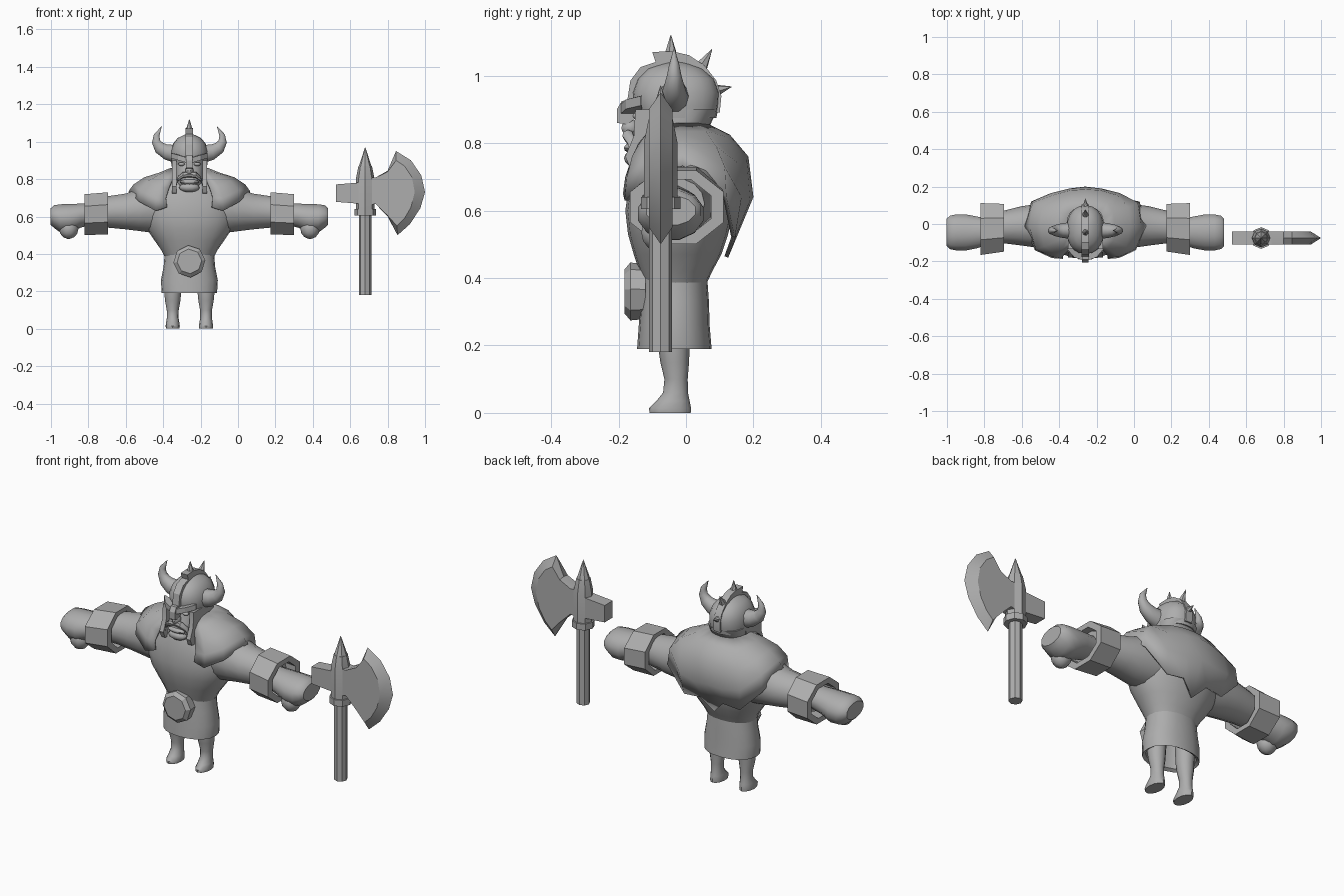
import bpy, bmesh, math
from mathutils import Vector

BX = -0.26           # figure centre line
AX, AY = 0.68, -0.075  # axe centre line
X, Y, Z = Vector((1, 0, 0)), Vector((0, 1, 0)), Vector((0, 0, 1))

grey = bpy.data.materials.new("grey")
grey.diffuse_color = (0.42, 0.42, 0.42, 1)


def make(name, verts, faces, dx=BX, side=1, angle=40):
    """Mesh object, flipped in x by side and shifted by dx."""
    bm = bmesh.new()
    vs = [bm.verts.new((side * v[0] + dx, v[1], v[2])) for v in verts]
    for f in faces:
        bm.faces.new([vs[i] for i in f])
    bmesh.ops.recalc_face_normals(bm, faces=bm.faces)
    me = bpy.data.meshes.new(name)
    bm.to_mesh(me)
    bm.free()
    ob = bpy.data.objects.new(name, me)
    bpy.context.collection.objects.link(ob)
    me.materials.append(grey)
    bpy.ops.object.select_all(action='DESELECT')
    ob.select_set(True)
    bpy.context.view_layer.objects.active = ob
    bpy.ops.object.shade_smooth_by_angle(angle=math.radians(angle))
    return ob


def ring(c, u, v, n=16, turn=0.0, square=1.0):
    """Closed loop around c; square below 1 makes it boxier."""
    def p(t):
        return math.copysign(abs(t) ** square, t)
    out = []
    for i in range(n):
        a = 2 * math.pi * (i + turn) / n
        out.append(Vector(c) + u * p(math.cos(a)) + v * p(math.sin(a)))
    return out


def loft(name, rings, closed=False, **kw):
    n, m = len(rings[0]), len(rings)
    faces = []
    for r in range(m if closed else m - 1):
        q = (r + 1) % m
        for i in range(n):
            j = (i + 1) % n
            faces.append((r * n + i, r * n + j, q * n + j, q * n + i))
    if not closed:
        faces += [tuple(range(n)), tuple(range((m - 1) * n, m * n))]
    return make(name, [p for r in rings for p in r], faces, **kw)


def stack(name, rows, x=0.0, n=20, square=0.9, **kw):
    """Upright loft from rows of z, half width, front y, back y."""
    return loft(name, [ring((x, (a + b) / 2, z), X * w, Y * ((b - a) / 2), n, 0, square)
                       for z, w, a, b in rows], **kw)


def limb(name, rows, n=14, turn=0.0, closed=False, **kw):
    """Sideways loft from rows of x, y, z, y radius, z radius."""
    return loft(name, [ring((x, y, z), Y * ry, Z * rz, n, turn) for x, y, z, ry, rz in rows],
                closed=closed, **kw)


def slab(name, profile, x0, x1, **kw):
    """Side outline (y, z) extruded between x0 and x1."""
    return loft(name, [[(x, y, z) for y, z in profile] for x in (x0, x1)], angle=25, **kw)


def blob(name, c, r, **kw):
    rows = []
    for k in range(7):
        a = math.pi * (k + 0.25) / 6.5
        rows.append((c[2] - r[2] * math.cos(a), r[0] * math.sin(a),
                     c[1] - r[1] * math.sin(a), c[1] + r[1] * math.sin(a)))
    return stack(name, rows, x=c[0], n=10, square=1, **kw)


def spike(name, base, tip, r, n=6, **kw):
    base, tip = Vector(base), Vector(tip)
    d = (tip - base).normalized()
    u = d.orthogonal().normalized()
    v = d.cross(u)
    return loft(name, [ring(base, u * r, v * r, n), ring(tip, u * 0.001, v * 0.001, n)], **kw)


# Torso and kilt
stack("torso", [(.37, .125, -.12, .055), (.42, .15, -.138, .078), (.47, .185, -.155, .105),
                (.53, .225, -.172, .125), (.60, .25, -.18, .14), (.68, .245, -.168, .14),
                (.76, .20, -.145, .125), (.82, .12, -.115, .09), (.85, .08, -.10, .05)])
kilt = [(.40, .132, -.13, .063), (.33, .138, -.135, .068), (.26, .152, -.14, .07),
        (.19, .148, -.145, .076), (.20, .132, -.128, .06), (.33, .12, -.11, .05)]
stack("kilt", kilt)
loft("belt_buckle", [ring((0, y, .36), X * r, Z * r, 8, .1)
                     for y, r in ((-.12, .082), (-.165, .086), (-.182, .066))], angle=25)

# Shoulder cape: columns run from the front edge to the middle of the back
columns = [
    [(.07, -.10, .85), (.09, -.14, .80), (.11, -.16, .75), (.125, -.18, .70), (.12, -.187, .65)],
    [(.08, -.09, .85), (.12, -.13, .81), (.16, -.16, .76), (.18, -.175, .70), (.18, -.182, .63)],
    [(.09, -.06, .855), (.15, -.09, .83), (.22, -.12, .79), (.265, -.135, .74), (.27, -.14, .68)],
    [(.10, -.02, .86), (.16, -.02, .835), (.24, -.01, .81), (.30, -.01, .77), (.325, -.01, .735)],
    [(.09, .03, .86), (.15, .06, .835), (.23, .09, .79), (.28, .115, .73), (.29, .12, .64)],
    [(.06, .05, .86), (.12, .115, .82), (.17, .155, .74), (.185, .165, .64), (.17, .145, .52)],
    [(.03, .06, .86), (.06, .125, .825), (.08, .18, .75), (.085, .19, .63), (.07, .15, .53)],
    [(0, .06, .86), (0, .13, .825), (0, .185, .76), (0, .20, .64), (0, .125, .46)]]
columns += [[(-x, y, z) for x, y, z in c] for c in columns[-2::-1]]
cape = make("shoulder_cape", [p for c in columns for p in c],
            [(c * 5 + r, c * 5 + r + 1, c * 5 + r + 6, c * 5 + r + 5)
             for c in range(len(columns) - 1) for r in range(4)], angle=60)
thick = cape.modifiers.new("thickness", 'SOLIDIFY')
thick.thickness, thick.offset = 0.012, -1

# Head inside the helmet
stack("face", [(.75, .045, -.165, -.06), (.78, .07, -.178, 0), (.82, .078, -.162, .04),
               (.88, .085, -.145, .06), (.93, .085, -.14, .07)])
blob("nose", (0, -.165, .845), (.022, .028, .025))
blob("lower_lip", (0, -.165, .785), (.052, .02, .014))
blob("beard", (0, -.155, .755), (.055, .03, .025))

# Helmet, its crest and spikes
stack("helmet", [(.875, .096, -.14, .09), (.91, .10, -.155, .097), (.95, .10, -.16, .10),
                 (.99, .087, -.145, .085), (1.02, .062, -.115, .05), (1.04, .02, -.06, 0)])
stack("neck_guard", [(.82, .086, -.07, .035), (.85, .092, -.07, .07), (.90, .098, -.07, .094)])
slab("crest", [(-.15, .90), (-.175, .92), (-.165, .985), (-.135, 1.025), (-.09, 1.04),
               (-.10, 1.07), (-.04, 1.072), (.01, 1.06), (.055, 1.03), (.09, .985),
               (.105, .94), (.10, .89), (.06, .89), (.04, .96), (-.03, 1.0), (-.11, .97)],
     -.02, .02)
slab("nose_guard", [(-.13, .93), (-.19, .925), (-.205, .90), (-.205, .86), (-.175, .855),
                    (-.14, .88)], -.017, .017)
for k, (b, t) in enumerate((((0, -.045, 1.06), (0, -.045, 1.12)),
                            ((0, .045, 1.025), (0, .077, 1.078)),
                            ((0, .085, .955), (0, .135, .967)))):
    spike(f"crest_spike_{k + 1}", b, t, .02)

for side, tag in ((-1, "left"), (1, "right")):
    # Face armour and moustache
    slab(f"cheek_guard_{tag}", [(-.15, .90), (-.01, .90), (-.03, .83), (-.09, .77), (-.13, .72),
                                (-.165, .725), (-.18, .76), (-.155, .82)], .07, .094, side=side)
    loft(f"brow_{tag}", [[(x, y, z + h) for y, h in ((-.13, -.014), (f, -.014), (f, .014), (-.13, .016))]
                         for x, f, z in ((.01, -.195, .90), (.06, -.178, .915), (.097, -.135, .925))],
         side=side, angle=25)
    blob(f"eye_{tag}", (.042, -.145, .88), (.018, .014, .01), side=side)
    loft(f"moustache_{tag}", [ring((x, y, z), Y * r, Z * r, 8) for x, y, z, r in
                              ((0, -.17, .825, .015), (.035, -.172, .822, .017),
                               (.062, -.16, .80, .013), (.07, -.16, .765, .004))], side=side)
    # Horn curving out and up
    path = [(.08, .935, .05, 0), (.125, .945, .043, 10), (.16, .968, .034, 40),
            (.178, 1.0, .024, 75), (.175, 1.035, .016, 105), (.148, 1.082, .001, 120)]
    rings = []
    for x, z, r, deg in path:
        a = math.radians(deg)
        rings.append(ring((x, -.035, z), Y * r * .9, Vector((-math.sin(a), 0, math.cos(a))) * r, 10))
    loft(f"horn_{tag}", rings, side=side)
    # Arm, cuff, fist
    limb(f"arm_{tag}", [(.10, 0, .65, .12, .13), (.20, -.01, .645, .125, .135),
                        (.27, -.01, .635, .115, .115), (.34, -.01, .627, .105, .098),
                        (.42, -.015, .625, .09, .088), (.52, -.025, .62, .08, .075)], side=side)
    limb(f"cuff_{tag}", [(.435, -.02, .617, .138, .122), (.56, -.027, .61, .15, .118),
                         (.56, -.027, .61, .11, .088), (.435, -.02, .617, .10, .095)],
         n=8, turn=.5, closed=True, side=side, angle=25)
    limb(f"fist_{tag}", [(.51, -.04, .615, .07, .06), (.58, -.045, .605, .088, .066),
                         (.64, -.045, .59, .10, .08), (.69, -.045, .59, .10, .078),
                         (.725, -.045, .60, .092, .062), (.742, -.045, .60, .075, .045)],
         n=12, turn=.5, side=side)
    blob(f"thumb_{tag}", (.645, -.085, .535), (.052, .05, .055), side=side)
    # Leg with foot
    stack(f"leg_{tag}", [(0, .036, -.108, .014), (.014, .038, -.11, .015), (.035, .035, -.088, .011),
                         (.06, .031, -.068, .006), (.10, .032, -.064, .005), (.15, .041, -.076, .009),
                         (.20, .046, -.083, .011), (.30, .05, -.085, .02)],
          x=.089, n=12, square=1, side=side)


# Axe: handle, collar, sleeve, top spike
def turned(name, rows, n=8):
    stack(name, [(z, r, AY - r, AY + r) for z, r in rows], n=n, square=1, dx=AX, angle=30)


turned("axe_handle", [(.18, .034), (.63, .034)])
turned("axe_collar", [(.605, .058), (.64, .058)])
turned("axe_sleeve", [(.63, .05), (.80, .05), (.87, .036)])
turned("axe_spike", [(.868, .034), (.97, .001)])

# Axe hammer block
limb("axe_hammer", [(-.155, AY, .725, .05, .066), (-.03, AY, .725, .05, .08)],
     n=4, turn=.5, dx=AX, angle=25)

# Axe blade: thin outline with a thicker inset plate on both faces
rim = [(.70, .66), (.735, .668), (.80, .60), (.853, .50), (.92, .56), (.975, .645), (1.0, .73),
       (.98, .82), (.925, .90), (.845, .95), (.80, .845), (.735, .808), (.70, .81)]
plate = [(.70, .66), (.735, .668), (.80, .605), (.85, .55), (.89, .59), (.925, .65), (.945, .73),
         (.93, .81), (.89, .87), (.845, .90), (.80, .84), (.735, .808), (.70, .81)]
loft("axe_blade", [[(x, AY - .035, z) for x, z in plate], [(x, AY, z) for x, z in rim],
                   [(x, AY + .035, z) for x, z in plate]], dx=0, angle=25)
